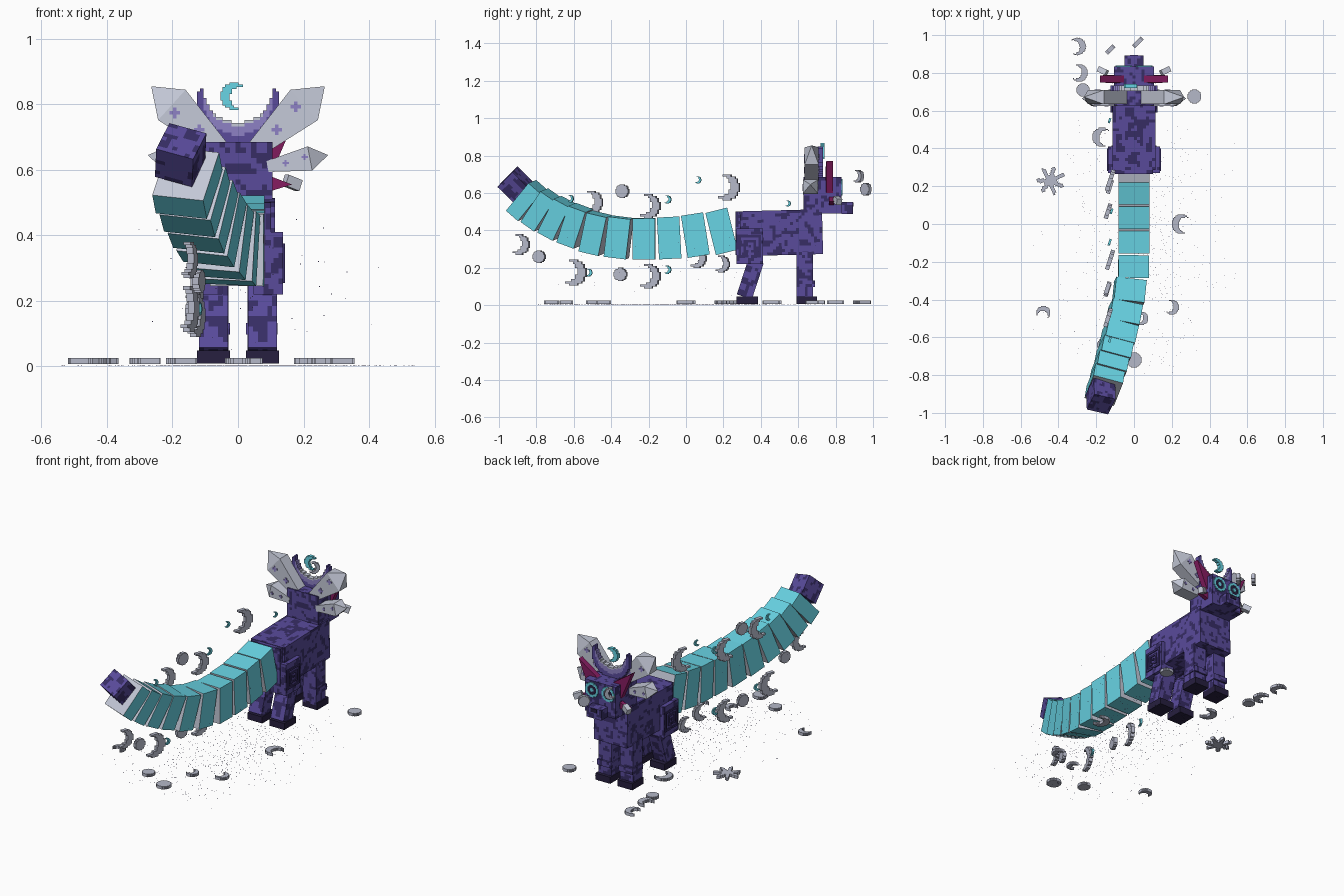
import bpy, bmesh, random
from math import radians, hypot, atan2, cos
from mathutils import Vector, Matrix, Euler, noise

random.seed(4)
if "Cube" in bpy.data.objects:
    bpy.data.objects.remove(bpy.data.objects["Cube"])


def material(name, rgb):
    m = bpy.data.materials.new(name)
    m.use_nodes = True
    m.diffuse_color = (*rgb, 1)
    m.node_tree.nodes["Principled BSDF"].inputs["Base Color"].default_value = (*rgb, 1)
    return m


PURPLE = material("purple fur", (.1, .07, .33))
DARK = material("dark purple fur", (.038, .026, .13))
TEAL = material("teal", (.14, .66, .78))
PALE = material("pale grey", (.56, .59, .69))
MOON = material("moon grey", (.46, .48, .58))
MAGENTA = material("magenta", (.24, .012, .12))
LILAC = material("lilac", (.27, .22, .56))
BLACK = material("hoof black", (.02, .014, .05))


def finish(name, bm, mats, matrix):
    bmesh.ops.recalc_face_normals(bm, faces=bm.faces)
    me = bpy.data.meshes.new(name)
    bm.to_mesh(me)
    bm.free()
    for m in mats:
        me.materials.append(m)
    ob = bpy.data.objects.new(name, me)
    ob.matrix_world = matrix
    bpy.context.collection.objects.link(ob)
    return ob


def place(loc, rot=(0, 0, 0)):
    return Matrix.Translation(loc) @ Euler([radians(a) for a in rot]).to_matrix().to_4x4()


def box(name, loc, size, mats, rot=(0, 0, 0), rule=None, cell=None):
    """Box, optionally cut into square cells whose material follows a rule."""
    bm = bmesh.new()
    bmesh.ops.create_cube(bm, size=1, matrix=Matrix.Diagonal((*size, 1)))
    if cell:
        for axis in range(3):
            n = max(1, round(size[axis] / cell))
            normal = Vector([float(i == axis) for i in range(3)])
            for k in range(1, n):
                bmesh.ops.bisect_plane(bm, geom=bm.verts[:] + bm.edges[:] + bm.faces[:],
                                       plane_co=normal * size[axis] * (k / n - .5), plane_no=normal)
    if rule:
        bm.normal_update()
        for f in bm.faces:
            f.material_index = rule(f)
    return finish(name, bm, mats, place(loc, rot))


def fur_box(name, loc, size, rot=(0, 0, 0)):
    seed = Vector(loc) * 7
    return box(name, loc, size, [PURPLE, DARK], rot,
               lambda f: int(noise.noise(f.calc_center_median() * 30 + seed) > .13), .016)


def pixel_plate(name, inside, radius, thick, mats, matrix, n=12, rule=None):
    """Plate made of the grid cells for which inside(u, v) holds."""
    bm = bmesh.new()
    bmesh.ops.create_grid(bm, x_segments=n, y_segments=n, size=radius)
    out = []
    for f in bm.faces:
        u, v, _ = f.calc_center_median() / radius
        if not inside(u, v):
            out.append(f)
        elif rule:
            f.material_index = rule(u, v)
    bmesh.ops.delete(bm, geom=out, context='FACES')
    ext = bmesh.ops.extrude_face_region(bm, geom=bm.faces[:], use_keep_orig=True)
    top = [g for g in ext["geom"] if isinstance(g, bmesh.types.BMVert)]
    bmesh.ops.translate(bm, verts=top, vec=(0, 0, thick))
    bmesh.ops.translate(bm, verts=bm.verts, vec=(0, 0, -thick / 2))
    return finish(name, bm, mats, matrix)


def disc(u, v): return hypot(u, v) < 1
def crescent(u, v): return hypot(u, v) < 1 and hypot(u + .5, v - .1) > .8
def star(u, v): return hypot(u, v) < .65 + .33 * cos(7 * atan2(v, u))
def ring(u, v): return .66 < hypot(u, v) < 1
def cross(u, v): return min(abs(u), abs(v)) < .34


def hull(name, points, mat):
    bm = bmesh.new()
    for p in points:
        bm.verts.new(p)
    bmesh.ops.convex_hull(bm, input=bm.verts[:])
    return finish(name, bm, [mat], Matrix())


def crystal(name, side, base, tip, width, depth, y):
    """Flat sided shard that widens from its base and ends in a point."""
    a, b = Vector((side * base[0], y, base[1])), Vector((side * tip[0], y, tip[1]))
    along = b - a
    across = Vector((-along.z, 0, along.x)).normalized() * width / 2
    mid = a + along * .7
    pts = [c + across * w * s + Vector((0, depth / 2 * t, 0))
           for c, w in ((a, .45), (mid, 1)) for s in (-1, 1) for t in (-1, 1)]
    hull(name, pts + [b], PALE)
    for k, t in ((.3, 0), (.62, .2)):
        for s in (-1, 1):
            c = a + along * k + across * t + Vector((0, s * depth / 2, 0))
            pixel_plate(name + "_spot", cross, width * .13, .006, [LILAC], place(c, (90, 0, 0)), 3)


# Tail: y, z, pitch, length of each block; sides teal, ends pale
def tail_x(y): return -.17 * max(0, (-.2 - y) / .7) ** 1.3


TAIL = [(.19, .395, -14, .12), (.05, .375, -9, .12), (-.09, .36, -3, .12), (-.225, .355, 0, .12),
        (-.36, .363, 7, .12), (-.485, .385, 13, .11), (-.595, .425, 20, .1), (-.69, .465, 28, .095),
        (-.775, .51, 35, .09), (-.85, .56, 41, .085)]
for i, (y, z, pitch, length) in enumerate(TAIL):
    turn = max(0, min(15, (-.2 - y) * 40))
    box("tail_block", (tail_x(y), y, z), (.162, length, .232 - .004 * i), [TEAL, PALE],
        (-pitch, turn * .4, -turn), lambda f: int(abs(f.normal.y) > .5))
fur_box("tail_tip", (-.175, -.912, .645), (.12, .12, .12), (-47, 15, -13))

# Body and head
fur_box("body", (0, .51, .388), (.225, .44, .24), (1.5, 0, 0))
fur_box("rump", (0, .335, .385), (.2, .14, .23))
fur_box("head", (0, .73, .587), (.21, .205, .195))
fur_box("snout", (0, .862, .52), (.1, .06, .062))
box("nose", (0, .893, .538), (.04, .006, .022), [BLACK])

for side in (-1, 1):
    # Legs
    fur_box("hip", (side * .093, .34, .315), (.09, .142, .19))
    pixel_plate("hip_swirl", lambda u, v: int(max(abs(u), abs(v)) * 4.5 + .5) % 2 == 0 and not (v < 0 and 0 < u < .2),
                .06, .006, [DARK], place((side * .14, .34, .315), (90, 0, 90)), 9)
    fur_box("rear_shin", (side * .075, .343, .14), (.088, .085, .2), (-18, 0, 0))
    box("rear_foot", (side * .075, .328, .028), (.1, .115, .04), [BLACK])
    fur_box("front_leg", (side * .073, .635, .16), (.088, .09, .25))
    fur_box("front_knee", (side * .073, .64, .115), (.096, .1, .035))
    box("front_foot", (side * .075, .645, .028), (.1, .11, .04), [BLACK])
    # Face
    eye = place((side * .055, .834, .63), (90, 0, 0))
    pixel_plate("eye_ring", ring, .044, .008, [TEAL], eye, 12)
    pixel_plate("eye_hollow", disc, .032, .004, [BLACK], eye, 8)
    pixel_plate("pupil", disc, .012, .008, [TEAL], eye, 4)
    box("cheek_tuft", (side * .165, .81, .56), (.05, .03, .035), [PALE], (0, side * 20, side * 25))
    hull("cheek_frill", [(side * x, y, z) for x, z in ((.1, .58), (.1, .535), (.165, .555))
                         for y in (.765, .79)], MAGENTA)
    # Ears and shards
    hull("ear", [(side * x, y, z) for x, z, front in ((.04, .675, .75), (.108, .6, .75), (.115, .72, .745),
                                                      (.18, .77, .75)) for y in (front, front + .035)], MAGENTA)
    crystal("large_shard", side, (.055, .665), (.265, .855), .125, .075, .672)
    crystal("small_shard", side, (.09, .61), (.275, .645), .075, .08, .665)

# Crown with a pale inner rim, and the little moon over it
pixel_plate("crown", lambda u, v: hypot(u, v) < 1 and hypot(u, v - .42) > .86 and v < .4,
            .125, .03, [PURPLE, LILAC, PALE], place((0, .718, .8), (90, 0, 0)), 26,
            lambda u, v: 2 if hypot(u, v - .42) < .93 and v < -.2 else int(hypot(u, v - .1) < .85))
pixel_plate("crown_moon", crescent, .042, .02, [TEAL], place((-.012, .73, .825), (90, 180, 0)))

# Floating moons beside the tail and in front of the face: x, y, z, radius
SHAPES = {"moon": (crescent, MOON, .022), "orb": (disc, MOON, .022), "chip": (crescent, TEAL, .012)}
FLOATING = {
    "moon": [(-.15, -.89, .325, .055), (-.14, -.505, .55, .062), (-.15, -.6, .175, .07),
             (-.13, -.2, .53, .065), (-.13, -.2, .155, .065), (-.13, .22, .63, .07),
             (-.14, .06, .25, .05), (-.13, .19, .22, .045), (-.13, .92, .69, .034)],
    "orb": [(-.12, -.785, .26, .034), (-.14, -.34, .61, .036), (-.14, -.35, .165, .036),
            (.02, .962, .62, .033)],
    "chip": [(-.13, -.62, .57, .02), (-.12, -.52, .175, .02), (-.13, -.1, .565, .022),
             (-.13, -.1, .19, .022), (-.12, .065, .67, .018), (-.13, .545, .545, .016)]}
for kind, spots in FLOATING.items():
    shape, mat, thick = SHAPES[kind]
    for x, y, z, r in spots:
        pixel_plate("floating_" + kind, shape, r, thick, [mat],
                    place((x, y, z), (90, 0, 45 if y > .9 else 72)))

# Pieces lying on the ground: shape, x, y, radius, spin
GROUND = [(crescent, -.3, .94, .045, 20), (crescent, -.29, .8, .045, 0), (crescent, -.17, .46, .05, 180),
          (star, -.44, .23, .078, 25), (crescent, .25, 0, .05, 180), (crescent, -.48, -.47, .036, 90),
          (crescent, .2, -.44, .038, 0), (disc, 0, -.72, .04, 0), (disc, .32, .675, .036, 0),
          (disc, -.27, .71, .034, 0), (disc, -.16, -.64, .035, 0), (crescent, .04, -.5, .035, 0)]
for shape, x, y, r, spin in GROUND:
    pixel_plate("ground_piece", shape, r, .018, [MOON], place((x, y, .016), (0, 0, spin)), 16)

# Sparkling dust
bm = bmesh.new()
for i in range(700):
    x, y = random.gauss(.03, .2), random.gauss(-.12, .36)
    if abs(x) < .55 and -.8 < y < .75:
        z = .002 if i % 12 else random.uniform(.05, .45)
        bmesh.ops.create_cube(bm, size=.0025, matrix=Matrix.Translation((x, y, z)))
finish("dust", bm, [LILAC], Matrix())
